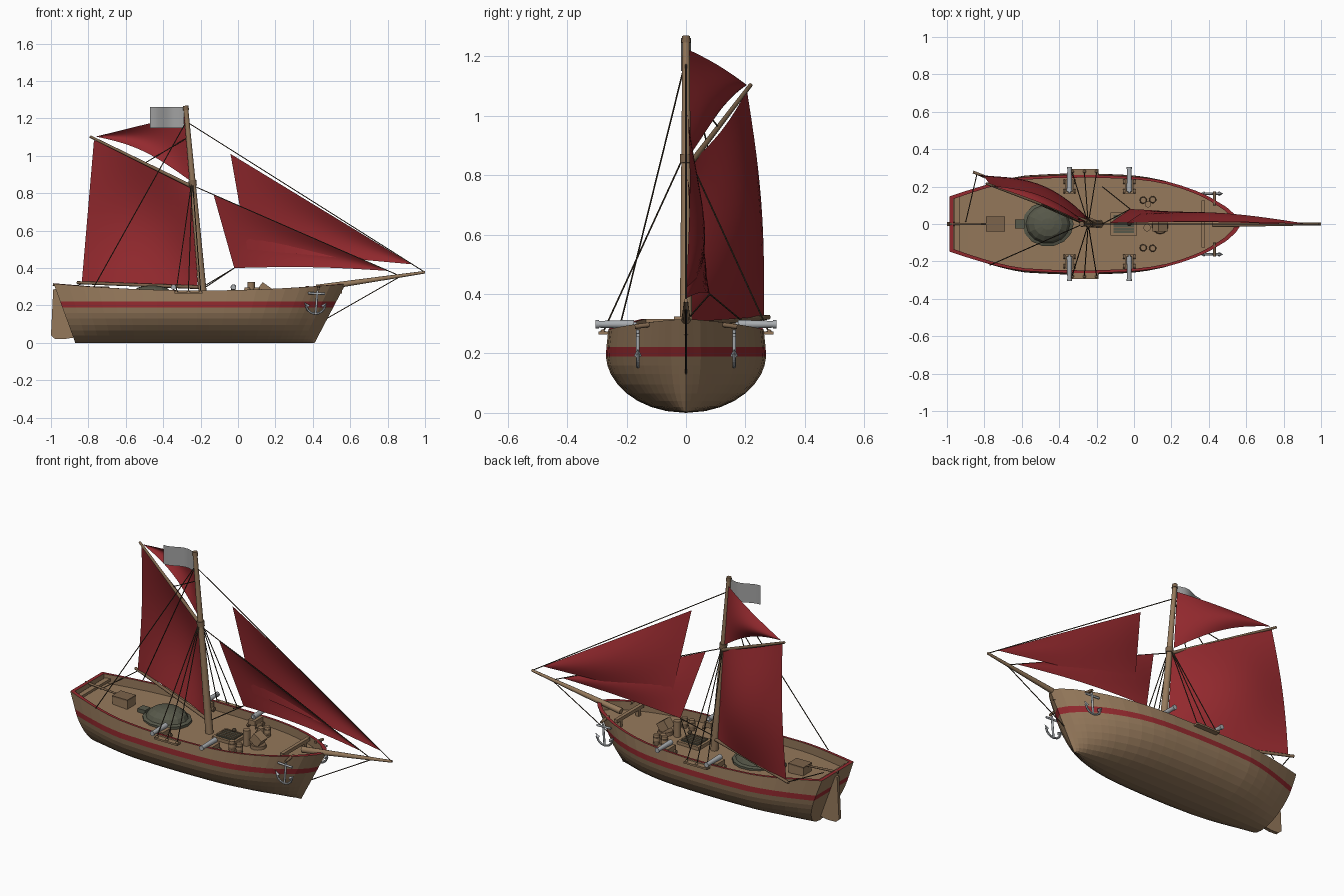
import bpy, bmesh, math
from mathutils import Vector, Matrix

if "Cube" in bpy.data.objects:
    bpy.data.objects.remove(bpy.data.objects["Cube"])

def mat(name, r, g, b):
    m = bpy.data.materials.new(name)
    m.diffuse_color = (r, g, b, 1)
    m.use_nodes = True
    m.node_tree.nodes["Principled BSDF"].inputs["Base Color"].default_value = m.diffuse_color
    return m

WOOD = mat("tan_wood", .30, .19, .105)
RED = mat("red_cloth", .29, .022, .027)
IRON = mat("pale_iron", .40, .42, .44)
FLAG = mat("grey_flag", .36, .36, .36)
GREEN = mat("dull_green", .095, .098, .068)
ROPE = mat("dark_rope", .06, .042, .025)
SPAR = mat("spar_wood", .20, .125, .07)

def make(name, bm, mats, smooth=False):
    bmesh.ops.remove_doubles(bm, verts=bm.verts, dist=1e-5)
    bmesh.ops.recalc_face_normals(bm, faces=bm.faces)
    me = bpy.data.meshes.new(name)
    bm.to_mesh(me)
    bm.free()
    ob = bpy.data.objects.new(name, me)
    bpy.context.collection.objects.link(ob)
    for m in mats if isinstance(mats, list) else [mats]:
        me.materials.append(m)
    if smooth:
        bpy.ops.object.select_all(action='DESELECT')
        bpy.context.view_layer.objects.active = ob
        ob.select_set(True)
        bpy.ops.object.shade_smooth_by_angle(angle=math.radians(40))
    return ob

def rod(name, p, q, r1, r2, m, n=10):
    p, q = Vector(p), Vector(q)
    d = q - p
    M = Matrix.Translation((p + q) / 2) @ d.to_track_quat('Z', 'Y').to_matrix().to_4x4()
    bm = bmesh.new()
    bmesh.ops.create_cone(bm, cap_ends=True, segments=n, radius1=r1, radius2=r2,
                          depth=d.length, matrix=M)
    return make(name, bm, m, n > 5)

def rope(name, p, q):
    return rod(name, p, q, .0028, .0028, ROPE, 5)

def box(name, c, size, m, rot=0, axis='Z'):
    bm = bmesh.new()
    M = Matrix.Translation(c) @ Matrix.Rotation(rot, 4, axis) @ Matrix.Diagonal((*size, 1))
    bmesh.ops.create_cube(bm, size=1, matrix=M)
    return make(name, bm, m)

def ball(name, c, r, m):
    bm = bmesh.new()
    bmesh.ops.create_uvsphere(bm, u_segments=12, v_segments=8, radius=r,
                              matrix=Matrix.Translation(c))
    return make(name, bm, m, True)

def interp(table, s):
    for (a, p), (b, q) in zip(table, table[1:]):
        if s <= b:
            return p + (q - p) * (s - a) / (b - a)
    return table[-1][1]

# ---- hull: lofted half sections mirrored, with bulwark and sunken deck
BREADTH = [(0, .155), (.06, .188), (.12, .217), (.18, .243), (.25, .26), (.375, .27),
           (.5, .27), (.63, .263), (.7, .25), (.76, .232), (.83, .198), (.89, .155),
           (.95, .095), (.98, .05), (1, 0)]

def sheer(x):
    return .28 + .037 * ((x + .2) / .79) ** 2

def hull_point(s, z):
    f = z / .315
    xs = -.87 - .115 * f
    xb = .41 + .165 * f
    g = math.sqrt(max(0, 1 - (1 - z / .2) ** 2)) if z < .2 else 1 - .04 * (z - .2) / .1
    return Vector((xs + (xb - xs) * s, interp(BREADTH, s) * g, z))

def deck_z(x):
    return sheer(x) - .05

stations = [i / 20 for i in range(18)] + [.875, .9, .925, .95, .965, .98, .99, 1]
levels = [0, .006, .02, .04, .065, .095, .13, .16, .19, .222]
bm = bmesh.new()
for side in (1, -1):
    rows = []
    for s in stations:
        pts = [hull_point(s, z) for z in levels]
        top = hull_point(s, sheer(-.985 + 1.56 * s))
        inner = top.copy()
        inner.x = -.965 + 1.52 * s
        inner.y = max(0, top.y - .014)
        low = Vector((inner.x, inner.y, deck_z(inner.x)))
        mid = Vector((inner.x, 0, low.z))
        pts += [top, inner, low, mid]
        rows.append([bm.verts.new((p.x, p.y * side, p.z)) for p in pts])
    for a, b in zip(rows, rows[1:]):
        for j in range(len(a) - 1):
            f = bm.faces.new((a[j], b[j], b[j + 1], a[j + 1]))
            f.material_index = 1 if j in (8, 10) else 0
    # transom, its inner wall and its cap, half each side
    r = rows[0]
    centre = [bm.verts.new((v.co.x, 0, v.co.z)) for v in r]
    for j in range(len(r) - 2):
        f = bm.faces.new((r[j], r[j + 1], centre[j + 1], centre[j]))
        f.material_index = 1 if j in (8, 10) else 0
bmesh.ops.dissolve_degenerate(bm, edges=bm.edges, dist=1e-5)
make("hull", bm, [WOOD, RED])

# ---- rudder and tiller
bm = bmesh.new()
prof = [(-.965, .29), (-.988, .285), (-1, .04), (-.98, .022), (-.93, .02), (-.865, .03)]
f = bm.faces.new([bm.verts.new((x, -.01, z)) for x, z in prof])
ex = bmesh.ops.extrude_face_region(bm, geom=[f])
bmesh.ops.translate(bm, verts=[v for v in ex['geom'] if isinstance(v, bmesh.types.BMVert)], vec=(0, .02, 0))
make("rudder", bm, WOOD)
rod("tiller", (-.99, 0, .312), (-.76, 0, .295), .007, .005, SPAR)

# ---- spars
def mast(z):
    return Vector((-.19 - .091 * (z - .28), 0, z))
rod("mast", mast(.22), mast(1.25), .022, .0125, WOOD, 14)
rod("mast_cap", mast(1.245), mast(1.268), .016, .014, SPAR)
rod("mast_collar", mast(.84), mast(.87), .021, .021, SPAR)
rod("bowsprit", (.42, 0, .293), (1, 0, .378), .018, .007, WOOD)
rod("gaff", (-.245, .012, .835), (-.79, .217, 1.103), .010, .007, SPAR)
rod("boom", (-.2, .01, .297), (-.86, .278, .322), .010, .008, SPAR)

# ---- sails: bulged sheets between corner points, last corner repeated for triangles
def sail(name, head, peak, clew, tack, bulge, lift=0, n=14):
    A, B, C, D = map(Vector, (head, peak, clew, tack))
    bm = bmesh.new()
    g = []
    for i in range(n + 1):
        u = i / n
        row = []
        for j in range(n + 1):
            v = j / n
            p = A.lerp(B, u).lerp(D.lerp(C, u), v)
            p.y += bulge * math.sin(math.pi * u ** .85) * (.25 + .75 * math.sin(math.pi * v))
            p.y += .02 * u * math.sin(math.pi * v) * (B != C)
            p.z += lift * math.sin(math.pi * u) * v
            row.append(bm.verts.new(p))
        g.append(row)
    for i in range(n):
        for j in range(n):
            bm.faces.new((g[i][j], g[i + 1][j], g[i + 1][j + 1], g[i][j + 1]))
    bmesh.ops.remove_doubles(bm, verts=bm.verts, dist=1e-4)
    return make(name, bm, RED, True)

sail("mainsail", (-.25, .012, .84), (-.77, .205, 1.085), (-.835, .262, .325), (-.215, .012, .307), .085)
sail("topsail", (-.285, .012, 1.22), (-.76, .205, 1.103), (-.76, .205, 1.103), (-.26, .015, .87), .05, .04)
sail("inner_jib", (-.13, .005, .79), (.80, 0, .385), (.80, 0, .385), (-.02, .08, .40), .035, .012)
sail("outer_jib", (-.04, .005, 1.01), (.93, 0, .42), (.93, 0, .42), (.05, .065, .50), .04)

# ---- flag
bm = bmesh.new()
cols = []
for i in range(9):
    t = i / 8
    y = .018 * math.sin(t * 5)
    cols.append([bm.verts.new((-.29 - .18 * t, y, z)) for z in (1.15, 1.262)])
for a, b in zip(cols, cols[1:]):
    bm.faces.new((a[0], b[0], b[1], a[1]))
make("flag", bm, FLAG, True)

# ---- standing and running rigging
rope("outer_forestay", mast(1.18), (.995, 0, .38))
rope("inner_forestay", mast(.84), (.86, 0, .36))
rope("bobstay", (.86, 0, .35), (.475, 0, .13))
rope("jib_sheet_left", (-.02, .08, .40), (-.17, .20, .30))
rope("jib_sheet_right", (-.02, .08, .40), (-.17, .0, .31))
rope("boom_sheet", (-.84, .265, .315), (-.9, .01, .29))
rope("gaff_halyard", mast(1.1), (-.5, .11, .96))
for k in (1, -1):
    rope("backstay", mast(1.19), (-.77, .22 * k, .30))
    for x in (-.33, -.265, -.2):
        rope("shroud", mast(.88), (x, .275 * k, .28))
        ball("deadeye", (x, .28 * k, .272), .009, SPAR)
    box("channel_board", (-.265, .276 * k, .268), (.15, .036, .01), WOOD)

    # cannons on small carriages
    for x in (-.345, -.025):
        rod("cannon", (x, .175 * k, .298), (x, .305 * k, .298), .015, .011, IRON, 12)
        rod("cannon_muzzle", (x, .293 * k, .298), (x, .305 * k, .298), .014, .014, IRON, 12)
        ball("cannon_knob", (x, .172 * k, .298), .008, IRON)
        box("carriage", (x, .20 * k, .268), (.045, .075, .03), WOOD)
        for dx in (-.028, .028):
            for dy in (-.025, .025):
                y = .20 * k + dy
                rod("carriage_wheel", (x + dx - .005, y, .246), (x + dx + .005, y, .246), .013, .013, SPAR)

    # anchor hung from a beam at the bow
    y = .162 * k
    rod("anchor_beam", (.43, .10 * k, .30), (.43, .172 * k, .29), .008, .008, SPAR)
    rod("anchor_shank", (.425, y, .28), (.415, y, .155), .006, .006, IRON)
    rod("anchor_stock", (.375, y, .266), (.465, y, .262), .006, .006, IRON)
    arc = [(.415 + .052 * math.cos(a), y, .207 + .052 * math.sin(a))
           for a in [math.radians(190 + 160 * i / 6) for i in range(7)]]
    for p, q in zip(arc, arc[1:]):
        rod("anchor_arm", p, q, .006, .006, IRON, 6)
    for e, d in ((arc[0], -1), (arc[-1], 1)):
        rod("anchor_fluke", (e[0] - d * .012, y, e[2] - .006), (e[0] + d * .008, y, e[2] + .016), .013, .001, IRON, 4)

    # barrels
    for x, yy in ((.05, .127), (.10, .13)):
        rod("barrel_bottom", (x, yy * k, .23), (x, yy * k, .262), .015, .02, WOOD, 12)
        rod("barrel_top", (x, yy * k, .262), (x, yy * k, .295), .02, .015, WOOD, 12)
        for z in (.247, .278):
            rod("barrel_hoop", (x, yy * k, z - .003), (x, yy * k, z + .003), .0195, .0195, SPAR, 12)
    box("bow_post", (.37, .085 * k, .27), (.02, .02, .07), WOOD)
rod("third_barrel", (.075, .105, .23), (.075, .105, .29), .017, .017, WOOD, 12)

# ---- domed deck cover with rim and hatch nose
bm = bmesh.new()
rings = [(.137, .228), (.137, .246), (.118, .252), (.105, .275), (.075, .296), (.035, .305), (0, .307)]
prev = None
for r, z in rings:
    ring = [bm.verts.new((-.46 + r * math.cos(a), r * .88 * math.sin(a), z))
            for a in [math.tau * i / 14 for i in range(14)]]
    if prev:
        for i in range(14):
            bm.faces.new((prev[i], prev[i - 1], ring[i - 1], ring[i]))
    prev = ring
bmesh.ops.dissolve_degenerate(bm, edges=bm.edges, dist=1e-5)
make("deck_dome", bm, GREEN)
box("dome_nose", (-.61, 0, .248), (.05, .05, .028), GREEN)

# ---- hatch with grating
box("hatch_frame", (-.055, 0, .238), (.14, .125, .024), WOOD)
box("hatch_cover", (-.055, 0, .2515), (.11, .095, .007), GREEN)
for i in range(5):
    box("hatch_bar", (-.055, -.036 + .018 * i, .256), (.11, .005, .004), SPAR)

# ---- loose deck gear
box("stern_chest", (-.74, 0, .27), (.095, .075, .05), WOOD)
box("stern_chest_lid", (-.74, 0, .297), (.1, .08, .008), SPAR)
box("stern_bench", (-.945, 0, .285), (.03, .29, .015), WOOD)
box("bow_rail", (.37, 0, .295), (.02, .25, .02), WOOD)
ball("cannon_ball", (-.025, .0, .288), .012, ROPE)
rod("upright_cask", (.07, -.02, .23), (.07, -.02, .325), .02, .02, WOOD, 12)
box("tilted_crate", (.14, -.01, .285), (.06, .06, .055), WOOD, math.radians(35), 'Y')
rod("rope_coil", (.14, -.01, .232), (.14, -.01, .255), .045, .04, SPAR, 14)
